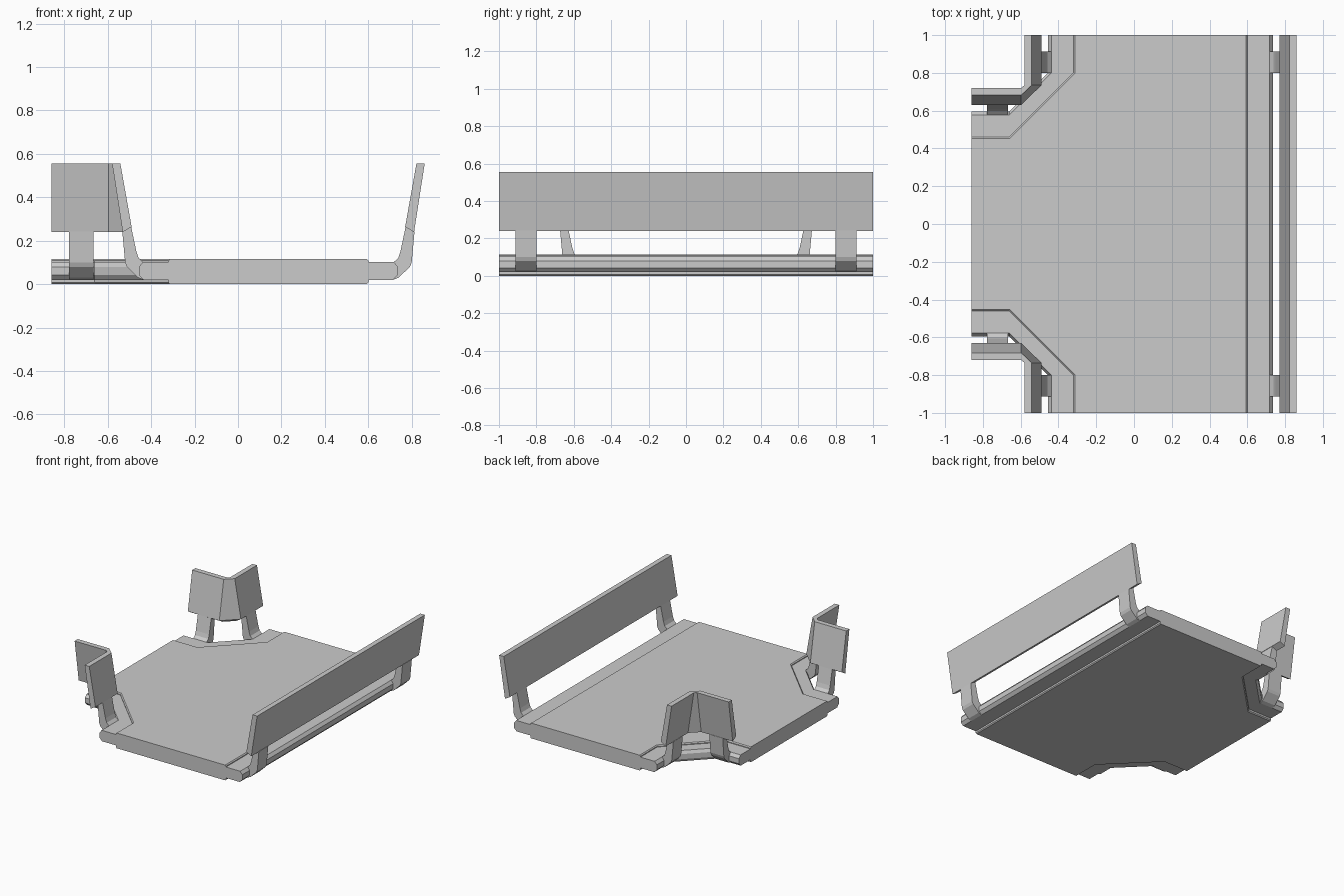
import bpy, bmesh

if "Cube" in bpy.data.objects:
    bpy.data.objects.remove(bpy.data.objects["Cube"])


def finish(name, bm):
    bmesh.ops.recalc_face_normals(bm, faces=bm.faces)
    me = bpy.data.meshes.new(name)
    bm.to_mesh(me)
    bm.free()
    ob = bpy.data.objects.new(name, me)
    bpy.context.collection.objects.link(ob)
    return ob


def sweep(name, profile, path):
    """Carry a (distance outward, z) profile along path stations (x, y, out_x, out_y)."""
    bm = bmesh.new()
    rings = [[bm.verts.new((x + ox * d, y + oy * d, z)) for d, z in profile]
             for x, y, ox, oy in path]
    n = len(profile)
    for a, b in zip(rings, rings[1:]):
        for i in range(n):
            bm.faces.new((a[i], a[(i + 1) % n], b[(i + 1) % n], b[i]))
    bm.faces.new(rings[0])
    bm.faces.new(rings[-1][::-1])
    return finish(name, bm)


# Cross-sections, measured outward from the edge of the deck
STRIP = [(-0.01, 0.02), (0.115, 0.02), (0.136, 0.042), (0.136, 0.08), (0.118, 0.102), (-0.01, 0.102)]
POST = [(0.115, 0.02), (0.14, 0.03), (0.192, 0.08), (0.2, 0.1), (0.213, 0.242), (0.172, 0.264),
        (0.148, 0.15), (0.138, 0.12), (0.118, 0.102)]
PANEL = [(0.17, 0.264), (0.211, 0.24), (0.26, 0.556), (0.222, 0.556)]

# Deck plate with two cut corners
half = [(-0.86, 0.46), (-0.66, 0.46), (-0.32, 0.8), (-0.32, 1), (0.6, 1)]
outline = half + [(x, -y) for x, y in reversed(half)]
bm = bmesh.new()
base = bm.faces.new([bm.verts.new((x, y, 0)) for x, y in outline])
ext = bmesh.ops.extrude_face_region(bm, geom=[base])
top = [v for v in ext["geom"] if isinstance(v, bmesh.types.BMVert)]
bmesh.ops.translate(bm, verts=top, vec=(0, 0, 0.115))
if base.is_valid is False or len(bm.faces) == len(outline) + 1:
    bm.faces.new([v for v in bm.verts if v.co.z < 0.01][:len(outline)])


def borders_strip(e):
    a, b = e.verts[0].co, e.verts[1].co
    flat = abs(a.z - b.z) < 1e-5
    at_end = abs(a.y - b.y) < 1e-5 and abs(a.y) > 0.99
    at_left = abs(a.x - b.x) < 1e-5 and a.x < -0.85
    return flat and not at_end and not at_left


bmesh.ops.bevel(bm, geom=[e for e in bm.edges if borders_strip(e)], offset=0.007,
                segments=1, affect='EDGES')
finish("deck", bm)

# Long straight side
side = [(0.6, -1, 1, 0), (0.6, 1, 1, 0)]
sweep("side_edge_strip", STRIP, side)
sweep("side_guard_panel", PANEL, side)

# Posts along the side, and the two corner guards
for s, tag in ((-1, "front"), (1, "back")):
    sweep("side_post_" + tag, POST, [(0.6, s * 0.8, 1, 0), (0.6, s * 0.912, 1, 0)])

    def corner(cx, cy):
        return [(-0.86, s * 0.46, 0, s), (cx, s * 0.46, 0, s),
                (-0.32, s * cy, -1, 0), (-0.32, s, -1, 0)]

    sweep("corner_edge_strip_" + tag, STRIP, corner(-0.66, 0.8))
    sweep("corner_guard_panel_" + tag, PANEL, corner(-0.597, 0.735))
    sweep("corner_post_a_" + tag, POST, [(-0.32, s * 0.8, -1, 0), (-0.32, s * 0.912, -1, 0)])
    sweep("corner_post_b_" + tag, POST, [(-0.778, s * 0.46, 0, s), (-0.666, s * 0.46, 0, s)])
